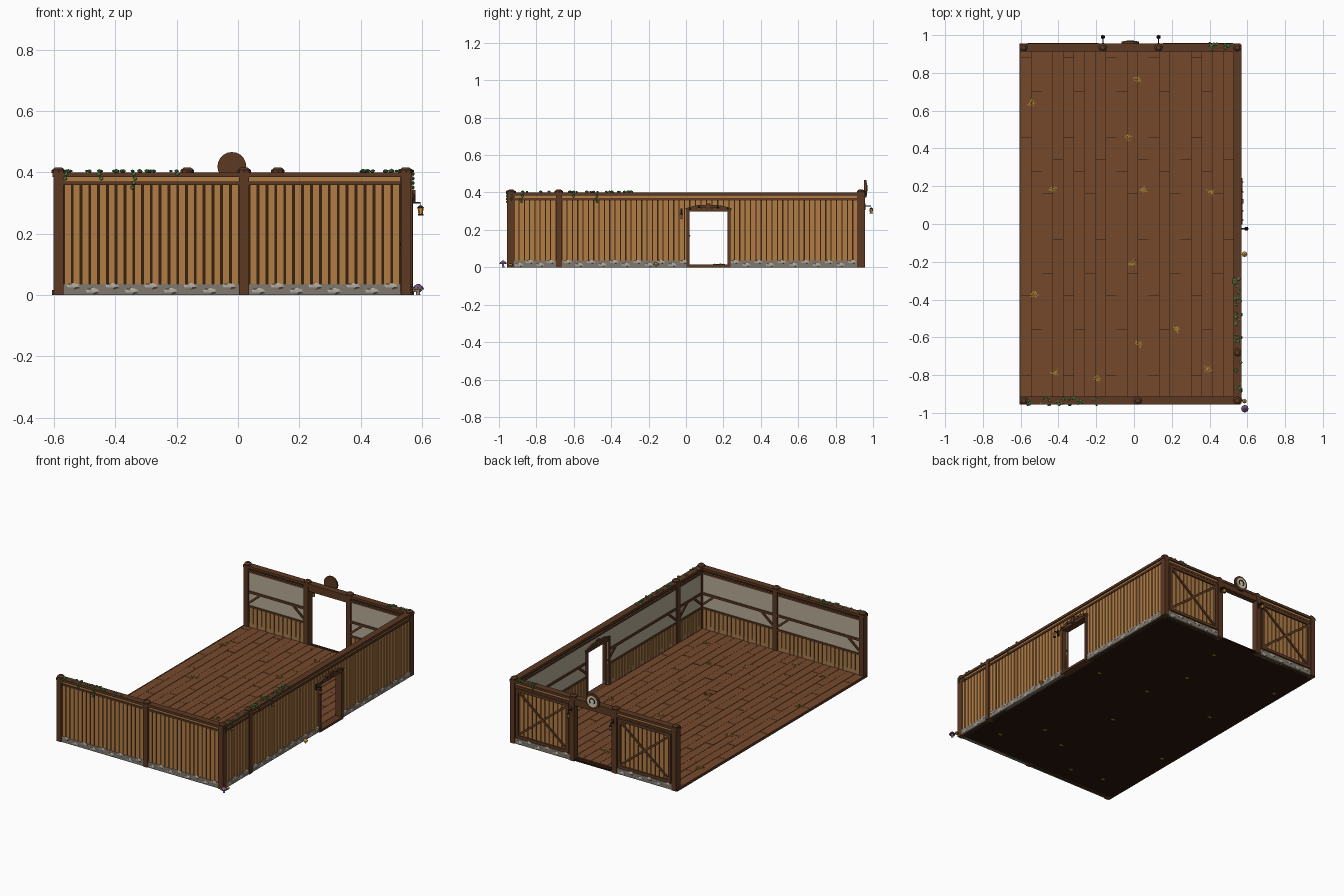
import bpy, bmesh, math, random
from mathutils import Matrix, Vector

if "Cube" in bpy.data.objects:
    bpy.data.objects.remove(bpy.data.objects["Cube"])

random.seed(4)
I = Matrix.Identity(4)
MATS = {}
COL = dict(plank='b07c48', dark='5c3b27', gap='3a2617', plaster='b5aa94', floor='744a30', under='2b1c12',
           stone='7f786d', chip='b0a89c', leaf='4f8048', straw='a58432', iron='2a2624', glow='d99a3c',
           cream='d8cdb0', purple='75577f', stem='cfc0a0', pale='a87848')


def mat(key):
    if key not in MATS:
        m = bpy.data.materials.new(key)
        h = COL[key]
        m.diffuse_color = [(int(h[i:i + 2], 16) / 255) ** 2.2 for i in (0, 2, 4)] + [1]
        m.use_nodes = True
        m.node_tree.nodes["Principled BSDF"].inputs["Base Color"].default_value = m.diffuse_color
        MATS[key] = m
    return MATS[key]


def finish(name, bm, key, M=I):
    me = bpy.data.meshes.new(name)
    bm.to_mesh(me)
    bm.free()
    me.materials.append(mat(key))
    ob = bpy.data.objects.new(name, me)
    ob.matrix_world = M
    bpy.context.collection.objects.link(ob)
    return ob


def box(x0, x1, y0, y1, z0, z1):
    return (Matrix.Translation(((x0 + x1) / 2, (y0 + y1) / 2, (z0 + z1) / 2))
            @ Matrix.Diagonal((x1 - x0, y1 - y0, z1 - z0, 1)))


def bar(a, b, v0, v1, w):
    # straight timber between two (u, z) points on a wall
    d = Vector(b) - Vector(a)
    c = (Vector(a) + Vector(b)) / 2
    return (Matrix.Translation((c.x, (v0 + v1) / 2, c.y)) @ Matrix.Rotation(-math.atan2(d.y, d.x), 4, 'Y')
            @ Matrix.Diagonal((d.length, v1 - v0, w, 1)))


def cubes(name, key, items, M=I):
    bm = bmesh.new()
    for m in items:
        bmesh.ops.create_cube(bm, size=1, matrix=m)
    return finish(name, bm, key, M)


def cones(name, key, items, M=I, seg=8):
    # items: centre, bottom radius, top radius, height, optional rotation
    bm = bmesh.new()
    for c, r1, r2, h, *rot in items:
        bmesh.ops.create_cone(bm, cap_ends=True, segments=seg, radius1=r1, radius2=r2, depth=h,
                              matrix=Matrix.Translation(c) @ (rot[0] if rot else I))
    return finish(name, bm, key, M)


def blobs(name, key, items, M=I, sub=1):
    bm = bmesh.new()
    for c, s in items:
        bmesh.ops.create_icosphere(bm, subdivisions=sub, radius=1, matrix=Matrix.Translation(c)
                                   @ Matrix.Diagonal((*s, 1)))
    return finish(name, bm, key, M)


OUT = Matrix.Rotation(-math.pi / 2, 4, 'X')     # cone axis to wall outward

# Wall frames: local x runs along the wall, local y points outward
FRONT = Matrix.Translation((0, -0.935, 0)) @ Matrix.Rotation(math.pi, 4, 'Z')
RIGHT = Matrix.Translation((0.547, 0, 0)) @ Matrix.Rotation(-math.pi / 2, 4, 'Z')
BACK = Matrix.Translation((0, 0.935, 0))


def wall(name, M, spans, posts, ends):
    core, plaster, planks, wains, rails, braces, chips, base = ([] for _ in range(8))
    for u0, u1, z0 in spans:
        core.append(box(u0, u1, -.008, .008, z0, .385))
        plaster.append(box(u0, u1, -.0105, -.006, max(z0, .14), .37))
        n = max(1, round((u1 - u0) / .029))
        w = (u1 - u0) / n
        for i in range(n):
            a, b = u0 + w * i + .003, u0 + w * (i + 1) - .003
            planks.append(box(a, b, .006, .013, max(z0, .03), .362))
            if z0 == 0:
                wains.append(box(a, b, -.013, -.006, .01, .14))
        planks.append(box(u0, u1, .006, .012, .37, .387))
        rails.append(box(u0, u1, -.016, .018, .358, .37))
        if z0 == 0:
            rails.append(box(u0, u1, -.017, -.006, .138, .15))
            rails.append(box(u0, u1, -.017, -.006, .228, .242))
            for e, s in ((u0, 1), (u1, -1)):
                braces.append(bar((e, .165), (e + s * .08, .232), -.017, -.008, .013))
            base.append(box(u0, u1, -.01, .016, 0, .036))
            k = max(1, round((u1 - u0) / .064))
            for i in range(k):
                u = u0 + (i + .5) * (u1 - u0) / k
                chips.append(((u, .0155, .013 if i % 2 else .029), (.026, .005, .011)))
    cubes(name + '_core', 'gap', core, M)
    cubes(name + '_plaster', 'plaster', plaster, M)
    cubes(name + '_planks', 'plank', planks, M)
    cubes(name + '_wainscot', 'pale', wains, M)
    cubes(name + '_rails', 'dark', rails + [box(*ends, -.021, .021, .385, .4)], M)
    cubes(name + '_braces', 'dark', braces, M)
    cubes(name + '_stone_base', 'stone', base, M)
    blobs(name + '_stones', 'chip', chips, M)
    cubes(name + '_posts', 'dark', [box(u - .016, u + .016, -.02, .021, 0, .4) for u in posts], M)
    cones(name + '_post_caps', 'dark', [((u, 0, .402), .022, .022, .01) for u in posts]
          + [((u, 0, .411), .022, .012, .008) for u in posts], M)


wall('front_wall', FRONT, [(-.53, -.036, 0), (-.004, .569, 0)], [-.547, -.02, .585], (-.565, .605))
wall('right_wall', RIGHT, [(-.92, -.23, 0), (-.23, -.02, .315), (-.02, .664, 0), (.696, .92, 0)],
     [.68], (-.95, .95))
wall('back_wall', BACK, [(-.569, -.181, 0), (.146, .53, 0)], [-.585, -.165, .13, .547], (-.605, .565))

# Back entrance: lintel, framed cross panels and round plaque
cubes('back_lintel', 'dark', [box(-.165, .13, -.018, .018, .352, .387)], BACK)
frames = []
for a, b in ((-.562, -.19), (.155, .522)):
    frames += [bar((a, .05), (b, .05), .012, .022, .018), bar((a, .345), (b, .345), .012, .022, .018),
               bar((a + .008, .05), (a + .008, .345), .012, .022, .018),
               bar((b - .008, .05), (b - .008, .345), .012, .022, .018),
               bar((a, .05), (b, .345), .012, .019, .014), bar((a, .345), (b, .05), .012, .020, .014)]
cubes('back_cross_frames', 'dark', frames, BACK)
cones('plaque', 'dark', [((-.02, .024, .419), .047, .047, .012, OUT)], BACK, 20)
cones('plaque_face', 'cream', [((-.02, .031, .419), .035, .035, .004, OUT)], BACK, 20)
arc = [(-.02 + .018 * math.cos(t), .42 + .018 * math.sin(t)) for t in [math.radians(-50 + 40 * i) for i in range(8)]]
cubes('plaque_horseshoe', 'iron', [bar(p, q, .032, .036, .006) for p, q in zip(arc, arc[1:])], BACK)

# Side doorway: jambs, lintel with shallow arch, keystone and step
cubes('side_door_frame', 'dark', [
    box(-.02, -.004, -.021, .024, 0, .31), box(-.238, -.222, -.021, .024, 0, .31),
    box(-.24, -.002, -.02, .024, .297, .315), box(-.23, -.01, -.02, .026, 0, .014),
    bar((0, .308), (-.06, .324), -.018, .027, .016), bar((-.06, .324), (-.18, .324), -.018, .027, .016),
    bar((-.18, .324), (-.242, .308), -.018, .027, .016), box(-.132, -.108, -.02, .032, .303, .342)], RIGHT)
cones('side_door_studs', 'iron', [((u, .029, z), .005, .003, .006, OUT) for u, z in
      ((-.02, .312), (-.07, .323), (-.17, .323), (-.222, .312))], RIGHT, 6)


# Hanging lanterns on iron arms
def lantern(name, M, u, z, reach):
    cubes(name + '_arm', 'iron', [box(u - .003, u + .003, .012, reach, z + .024, z + .029),
                                  box(u - .005, u + .005, .012, .024, z + .004, z + .04),
                                  box(u - .001, u + .001, reach - .002, reach, z + .012, z + .026)], M)
    cones(name + '_cap', 'iron', [((u, reach, z + .013), .012, .003, .009), ((u, reach, z - .013), .009, .009, .004)], M, 6)
    cones(name + '_glass', 'glow', [((u, reach, z - .001), .007, .010, .021)], M, 6)


lantern('back_lantern_left', BACK, -.165, .302, .055)
lantern('back_lantern_right', BACK, .13, .302, .055)
lantern('side_lantern', RIGHT, .025, .275, .048)

# Floor: dark slab, edge trim and staggered boards
cubes('floor_slab', 'under', [box(-.6, .56, -.95, .95, .001, .010)])
boards = []
n, x0, x1 = 20, -.6, .528
w = (x1 - x0) / n
for i in range(n):
    y = -.92
    nxt = -.92 + (.12, .36, .24, .42)[i % 4]
    while y < .92:
        end = min(nxt, .92)
        boards.append(box(x0 + i * w + .001, x0 + (i + 1) * w - .001, y + .001, end - .001, .008,
                          .015 + random.uniform(-.0006, .0006)))
        y, nxt = end, end + .42
cubes('floor_boards', 'floor', boards)
cubes('floor_edge', 'dark', [box(-.606, -.599, -.95, .95, 0, .016)])

# Straw tufts scattered on the floor
straw = []
for sx, sy in ((-.545, .645), (.02, .765), (-.03, .455), (-.43, .185), (.05, .18), (.405, .165), (-.01, -.205),
               (-.53, -.375), (.22, -.56), (.03, -.635), (-.42, -.785), (-.2, -.82), (.39, -.77)):
    for k in range(9):
        straw.append(Matrix.Translation((sx + random.uniform(-.014, .014), sy + random.uniform(-.012, .012), .0165))
                     @ Matrix.Rotation(random.uniform(0, 3.14), 4, 'Z')
                     @ Matrix.Rotation(random.uniform(-.12, .12), 4, 'Y') @ Matrix.Diagonal((.026, .003, .003, 1)))
    straw.append(Matrix.Translation((sx, sy, .001)) @ Matrix.Diagonal((.022, .016, .002, 1)))
cubes('straw', 'straw', straw)


# Ivy along the wall tops with a few hanging trails
def ivy(name, M, a, b, count, trails):
    leaves = []
    for i in range(count):
        r = random.uniform(.006, .011)
        leaves.append(((random.uniform(a, b), random.uniform(-.018, .02), .404), (r, r, r * .7)))
    for u, bottom in trails:
        z = .395
        while z > bottom:
            leaves.append(((u + random.uniform(-.005, .005), .024, z), (.007, .004, .007)))
            z -= .015
    blobs(name, 'leaf', leaves, M)


ivy('front_ivy', FRONT, .14, .57, 26, ((.56, .37), (.45, .375), (.34, .342), (.2, .38)))
ivy('right_ivy', RIGHT, .29, .9, 28, ((.6, .375), (.48, .335), (.88, .345), (.93, .35)))
ivy('back_ivy', BACK, .35, .53, 12, ((.4, .37),))

# Mushrooms at the wall foot
for nm, key, x, y, s in (('large_mushroom', 'purple', .587, -.978, 1), ('small_mushroom', 'glow', .585, -.938, .6),
                         ('side_mushroom', 'glow', .585, -.16, .75)):
    cones(nm + '_stem', 'stem', [((x, y, .010 * s), .007 * s, .005 * s, .02 * s)])
    cones(nm + '_cap', key, [((x, y, .022 * s), .020 * s, .016 * s, .009 * s), ((x, y, .031 * s), .016 * s, .005 * s, .009 * s)])
